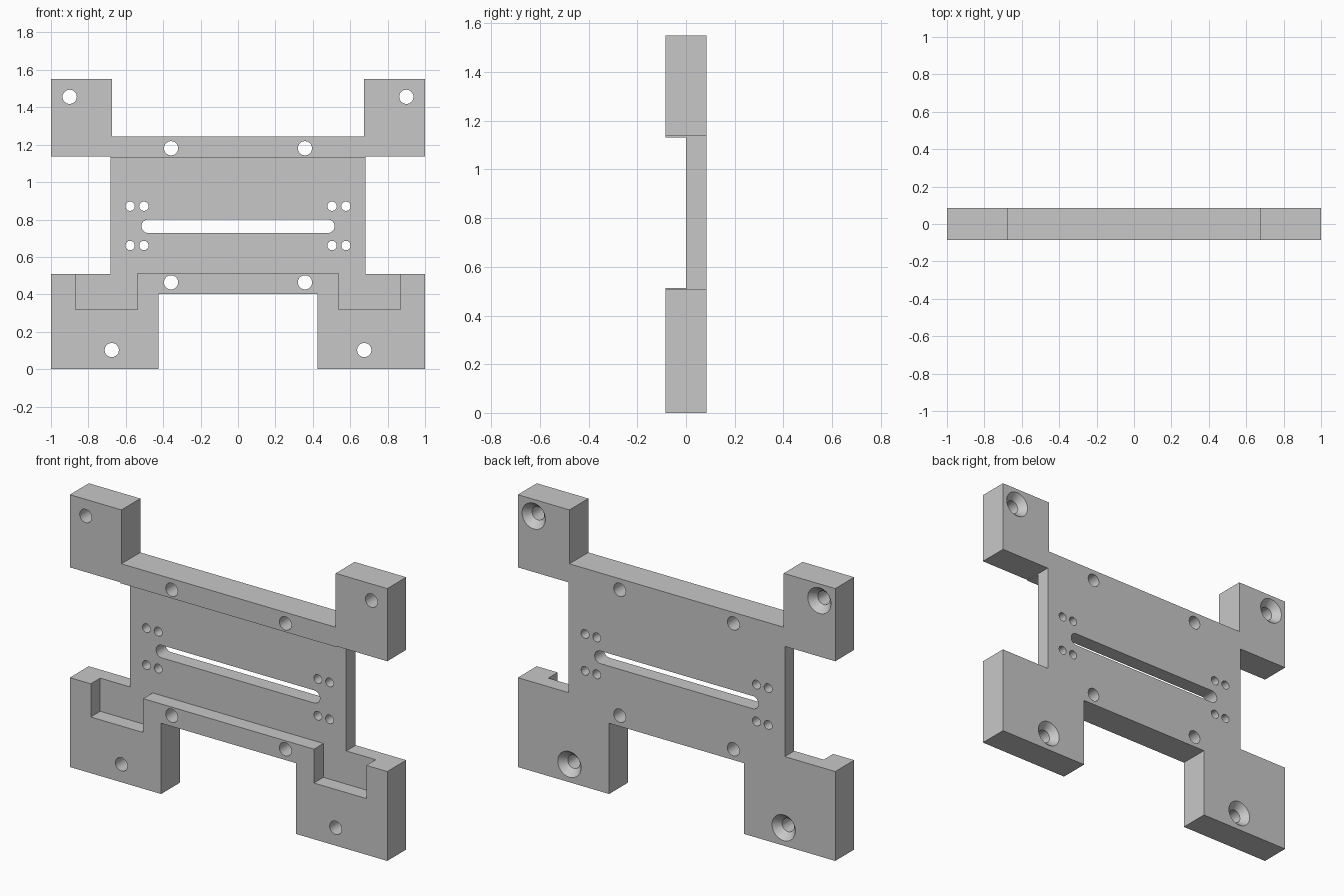
import bpy
import bmesh
from math import cos, sin, pi, radians

BACK = 0.085      # half thickness of the bracket
SEGMENTS = 32

default = bpy.data.objects.get("Cube")
if default:
    bpy.data.objects.remove(default, do_unlink=True)

grey = bpy.data.materials.new("light_grey")
grey.use_nodes = True
colour = (0.575, 0.575, 0.575, 1)
grey.diffuse_color = colour
grey.node_tree.nodes["Principled BSDF"].inputs["Base Color"].default_value = colour


def mirrored(half):
    """Close a right-hand outline with its mirror image."""
    return half + [(-x, z) for x, z in reversed(half)]


def arc(x, z, r, start=0, sweep=2 * pi, count=SEGMENTS):
    return [(x + r * cos(start + sweep * i / count),
             z + r * sin(start + sweep * i / count)) for i in range(count)]


def loft(bm, front, back, y0, y1):
    """Join two matching x-z outlines into a closed solid."""
    a = [bm.verts.new((x, y0, z)) for x, z in front]
    b = [bm.verts.new((x, y1, z)) for x, z in back]
    bm.faces.new(a)
    bm.faces.new(b[::-1])
    for i in range(len(a)):
        j = (i + 1) % len(a)
        bm.faces.new((a[j], a[i], b[i], b[j]))


def make_object(name, bm):
    bmesh.ops.recalc_face_normals(bm, faces=bm.faces[:])
    mesh = bpy.data.meshes.new(name)
    bm.to_mesh(mesh)
    bm.free()
    mesh.materials.append(grey)
    obj = bpy.data.objects.new(name, mesh)
    bpy.context.collection.objects.link(obj)
    return obj


# Bracket body: legs, side waists, ears and top bar in one outline
bm = bmesh.new()
outline = mirrored([(0.425, 0.403), (0.425, 0), (1, 0), (1, 0.509),
                    (0.682, 0.509), (0.682, 1.137), (1, 1.137), (1, 1.551),
                    (0.675, 1.551), (0.675, 1.244)])
loft(bm, outline, outline, -BACK, BACK)
bracket = make_object("mounting_bracket", bm)

# Front recess with a pocket dropping into each leg
bm = bmesh.new()
recess = mirrored([(0.538, 0.513), (0.538, 0.32), (0.868, 0.32),
                   (0.868, 0.6), (0.72, 0.6), (0.72, 1.132)])
loft(bm, recess, recess, -0.2, 0)
recess_cutter = make_object("recess_cutter", bm)

# Through holes and the long slot
corner_holes = [(0.9, 1.456), (0.675, 0.102)]
bar_holes = [(0.358, 1.181), (0.358, 0.464)]
small_holes = [(x, z) for x in (0.503, 0.577) for z in (0.661, 0.871)]
bm = bmesh.new()
for holes, radius in ((corner_holes + bar_holes, 0.038), (small_holes, 0.025)):
    for x, z in holes:
        for side in (-1, 1):
            ring = arc(side * x, z, radius)
            loft(bm, ring, ring, -0.2, 0.2)
half = SEGMENTS // 2
slot = (arc(0.48, 0.764, 0.036, -pi / 2, pi, half) + [(0.48, 0.8)]
        + arc(-0.48, 0.764, 0.036, pi / 2, pi, half) + [(-0.48, 0.728)])
loft(bm, slot, slot, -0.2, 0.2)
hole_cutter = make_object("hole_cutter", bm)

# Countersinks on the back of the corner holes
bm = bmesh.new()
for x, z in corner_holes:
    for side in (-1, 1):
        loft(bm, arc(side * x, z, 0.033), arc(side * x, z, 0.078),
             BACK - 0.045, BACK + 0.005)
sink_cutter = make_object("countersink_cutter", bm)

# Cut the body, then discard the cutters
bpy.ops.object.select_all(action='DESELECT')
bpy.context.view_layer.objects.active = bracket
bracket.select_set(True)
for cutter in (recess_cutter, hole_cutter, sink_cutter):
    cutter.hide_render = True
    mod = bracket.modifiers.new(cutter.name, 'BOOLEAN')
    mod.operation = 'DIFFERENCE'
    mod.solver = 'EXACT'
    mod.object = cutter
    bpy.ops.object.modifier_apply(modifier=mod.name)
    bpy.data.objects.remove(cutter, do_unlink=True)

bpy.ops.object.shade_smooth_by_angle(angle=radians(30))
